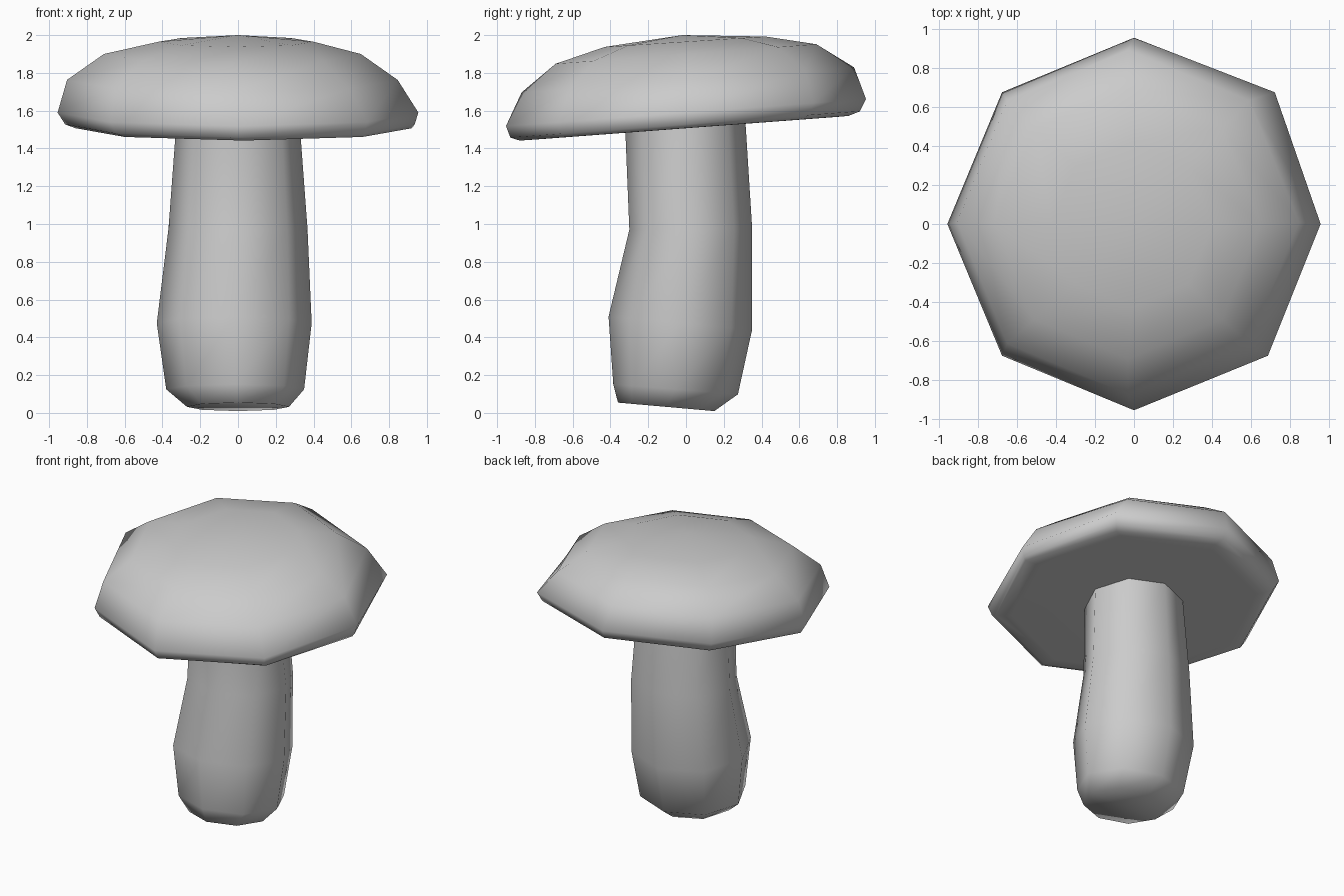
import bpy, bmesh
from math import cos, sin, pi

if "Cube" in bpy.data.objects:
    bpy.data.objects.remove(bpy.data.objects["Cube"])

SIDES = 8


def loft(name, rings, close_start=True, tip=None, nudge=None):
    """Rings are (cx, cy, z, rx, ry, slope); slope tilts each ring along y."""
    bm = bmesh.new()
    loops = []
    for k, (cx, cy, z, rx, ry, slope) in enumerate(rings):
        loop = []
        for i in range(SIDES):
            a = 2 * pi * i / SIDES
            dx = nudge.get((k, i), 0) if nudge else 0
            loop.append(bm.verts.new((cx + rx * cos(a) + dx, cy + ry * sin(a),
                                      z + slope * ry * sin(a))))
        loops.append(loop)
    for lo, hi in zip(loops, loops[1:]):
        for i in range(SIDES):
            j = (i + 1) % SIDES
            bm.faces.new((lo[i], lo[j], hi[j], hi[i]))
    if close_start:
        bm.faces.new(loops[0][::-1])
    if tip:
        top = bm.verts.new(tip)
        for i in range(SIDES):
            bm.faces.new((loops[-1][i], loops[-1][(i + 1) % SIDES], top))
    bmesh.ops.recalc_face_normals(bm, faces=bm.faces)
    for f in bm.faces:
        f.smooth = True
    mesh = bpy.data.meshes.new(name)
    bm.to_mesh(mesh)
    bm.free()
    obj = bpy.data.objects.new(name, mesh)
    bpy.context.collection.objects.link(obj)
    return obj


# Cap: tilted eight-sided dome with a flat underside and rounded rim
T = 0.075
loft("cap", [
    (0.00, 0.00, 1.507, 0.80, 0.80, T),
    (0.03, -0.01, 1.507, 0.89, 0.87, T),
    (0.01, -0.005, 1.527, 0.925, 0.925, T),
    (0.00, 0.00, 1.59, 0.955, 0.953, T),
    (-0.03, 0.01, 1.763, 0.875, 0.88, T),
    (-0.03, 0.00, 1.90, 0.68, 0.69, T),
    (-0.01, -0.005, 1.965, 0.41, 0.425, 0.065),
], tip=(0, -0.02, 2.0), nudge={(3, 1): 0.045, (2, 1): 0.03, (3, 7): 0.01})

# Stem: bent, bulging column with a slanted foot
loft("stem", [
    (0.00, -0.105, 0.032, 0.27, 0.255, -0.088),
    (-0.015, -0.055, 0.125, 0.365, 0.33, -0.08),
    (-0.02, -0.03, 0.475, 0.41, 0.38, -0.09),
    (0.00, 0.025, 0.975, 0.368, 0.325, 0.015),
    (0.00, -0.003, 1.512, 0.328, 0.318, T),
])
